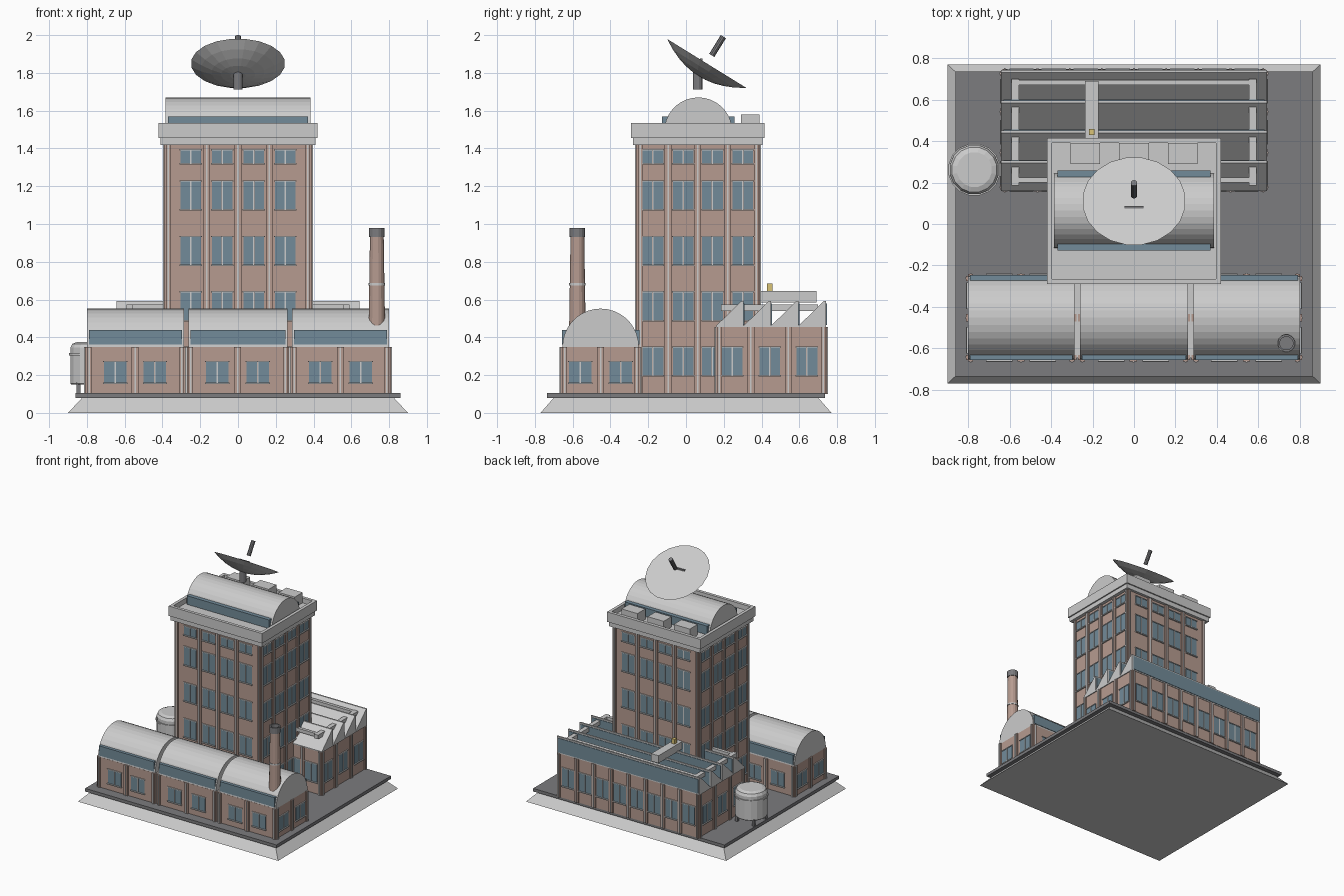
import bpy, bmesh, math
from mathutils import Matrix

if "Cube" in bpy.data.objects:
    bpy.data.objects.remove(bpy.data.objects["Cube"])


def material(name, rgb):
    m = bpy.data.materials.new(name)
    m.diffuse_color = (*rgb, 1)
    m.use_nodes = True
    m.node_tree.nodes["Principled BSDF"].inputs["Base Color"].default_value = m.diffuse_color
    return m


BRICK = material("brick", (0.47, 0.33, 0.28))
GLASS = material("glass", (0.17, 0.26, 0.32))
DARK = material("dark_metal", (0.2, 0.2, 0.21))
YELLOW = material("yellow", (0.7, 0.55, 0.18))


def finish(name, bm, mat=None):
    bmesh.ops.recalc_face_normals(bm, faces=bm.faces)
    me = bpy.data.meshes.new(name)
    bm.to_mesh(me)
    bm.free()
    ob = bpy.data.objects.new(name, me)
    bpy.context.collection.objects.link(ob)
    if mat:
        me.materials.append(mat)
    return ob


def boxes(name, items, mat=None):
    """One object from boxes given as (x0, x1, y0, y1, z0, z1)."""
    bm = bmesh.new()
    for x0, x1, y0, y1, z0, z1 in items:
        m = Matrix.Translation(((x0 + x1) / 2, (y0 + y1) / 2, (z0 + z1) / 2))
        bmesh.ops.create_cube(bm, size=1, matrix=m @ Matrix.Diagonal((x1 - x0, y1 - y0, z1 - z0, 1)))
    return finish(name, bm, mat)


def prism(name, profile, x0, x1, mat=None):
    """Extrude a (y, z) profile along x."""
    bm = bmesh.new()
    f = bm.faces.new([bm.verts.new((x0, y, z)) for y, z in profile])
    r = bmesh.ops.extrude_face_region(bm, geom=[f])
    bmesh.ops.translate(bm, vec=(x1 - x0, 0, 0), verts=[v for v in r["geom"] if isinstance(v, bmesh.types.BMVert)])
    if len(bm.faces) < len(profile) + 2:
        bm.faces.new([v for v in bm.verts if abs(v.co.x - x0) < 1e-6])
    return finish(name, bm, mat)


def lathe(name, pts, n, loc, mat=None, tilt=0):
    """Revolve an (r, z) profile around z, closed at both ends."""
    bm = bmesh.new()
    ang = [2 * math.pi * (i + 0.5) / n for i in range(n)]
    rings = [[bm.verts.new((r * math.cos(a), r * math.sin(a), z)) for a in ang] for r, z in pts]
    for a, b in zip(rings, rings[1:]):
        for i in range(n):
            j = (i + 1) % n
            bm.faces.new((a[i], a[j], b[j], b[i]))
    bm.faces.new(rings[0])
    bm.faces.new(rings[-1])
    bm.transform(Matrix.Translation(loc) @ Matrix.Rotation(tilt, 4, "X"))
    return finish(name, bm, mat)


def arc(cy, cz, r, n=18):
    return [(cy - r * math.cos(math.pi * i / n), cz + r * math.sin(math.pi * i / n)) for i in range(n + 1)]


def building(name, rect, z0, z1, rows, xs, ys, w=0.11):
    """Brick block with pilasters, drain strips, sills and paired windows on all sides."""
    x0, x1, y0, y1 = rect
    brick, glass, trim = [(x0, x1, y0, y1, z0, z1)], [], []
    for axis, sign, plane, centres, lo, hi in (
            ("y", -1, y0, xs, x0, x1), ("y", 1, y1, xs, x0, x1),
            ("x", -1, x0, ys, y0, y1), ("x", 1, x1, ys, y0, y1)):

        def put(out, a, b, za, zb, d):
            p, q = sorted((plane - sign * 0.01, plane + sign * d))
            out.append((a, b, p, q, za, zb) if axis == "y" else (p, q, a, b, za, zb))

        mids = [(a + b) / 2 for a, b in zip(centres, centres[1:])]
        for u in mids:
            put(brick, u - 0.018, u + 0.018, z0, z1, 0.009)
            put(trim, u - 0.004, u + 0.004, z0, z1, 0.014)
        for u in (lo + 0.012, hi - 0.012):
            put(brick, u - 0.012, u + 0.012, z0, z1, 0.009)
            put(trim, u - 0.004, u + 0.004, z0, z1, 0.014)
        for c in centres:
            for za, zb in rows:
                put(glass, c - w / 2, c - 0.004, za, zb, 0.003)
                put(glass, c + 0.004, c + w / 2, za, zb, 0.003)
                put(trim, c - 0.003, c + 0.003, za, zb, 0.007)
                put(trim, c - w / 2 - 0.004, c + w / 2 + 0.004, za - 0.008, za, 0.011)
                put(trim, c - w / 2 - 0.004, c + w / 2 + 0.004, zb, zb + 0.006, 0.008)
    boxes(name + "_brickwork", brick, BRICK)
    boxes(name + "_windows", glass, GLASS)
    boxes(name + "_trim", trim)


# Base: sloped plinth and paved slab
bm = bmesh.new()
bmesh.ops.create_cube(bm, size=1)
for v in bm.verts:
    top = v.co.z > 0
    v.co.x *= 1.65 if top else 1.8
    v.co.y *= 1.40 if top else 1.54
    v.co.z = 0.08 if top else 0
finish("plinth", bm)
boxes("paved_slab", [(-0.86, 0.86, -0.735, 0.735, 0.08, 0.105)], DARK)

# Front hall: three vaulted bays
for i, (a, b, xs) in enumerate(((-0.8, -0.287, (-0.65, -0.44)), (-0.261, 0.261, (-0.11, 0.105)),
                                (0.287, 0.8, (0.435, 0.65)))):
    building(f"front_hall_{i}", (a, b, -0.655, -0.25), 0.1, 0.35, [(0.16, 0.27)], xs, (-0.56, -0.345), 0.12)
    prism(f"front_vault_{i}", arc(-0.452, 0.35, 0.202), a, b)
    boxes(f"front_vault_glazing_{i}", [(a + 0.01, b - 0.01, -0.657, -0.247, 0.362, 0.44)], GLASS)
boxes("bay_joints", [(s * 0.274 - 0.014, s * 0.274 + 0.014, -0.64, -0.26, 0.1, 0.35) for s in (-1, 1)])

# Chimney
lathe("chimney", [(0.046, 0.35), (0.037, 0.94)], 16, (0.735, -0.575, 0), BRICK)
lathe("chimney_cap", [(0.042, 0.93), (0.042, 0.98), (0.032, 0.98), (0.032, 0.95)], 16, (0.735, -0.575, 0), DARK)
lathe("chimney_band", [(0.0445, 0.675), (0.0445, 0.687)], 16, (0.735, -0.575, 0))

# Tower
rows = [(0.2 + 0.293 * i, 0.345 + 0.293 * i) for i in range(4)] + [(1.322, 1.39)]
building("tower", (-0.382, 0.382, -0.255, 0.383), 0.1, 1.43, rows,
         (-0.25, -0.083, 0.083, 0.25), (-0.175, -0.015, 0.14, 0.3))
boxes("tower_cornice", [(-0.41, 0.41, -0.28, 0.405, 1.418, 1.46)])
boxes("tower_parapet", [(-0.42, 0.42, -0.29, 0.415, 1.455, 1.495),
                        (-0.42, 0.42, -0.29, -0.265, 1.49, 1.535), (-0.42, 0.42, 0.39, 0.415, 1.49, 1.535),
                        (-0.42, -0.395, -0.265, 0.39, 1.49, 1.535), (0.395, 0.42, -0.265, 0.39, 1.49, 1.535)])
prism("roof_vault", arc(0.065, 1.49, 0.18), -0.385, 0.385)
boxes("roof_vault_glazing", [(-0.37, 0.37, -0.128, 0.258, 1.5, 1.57)], GLASS)
boxes("roof_units", [(x - 0.072, x + 0.072, 0.29, 0.39, 1.49, 1.58) for x in (-0.235, 0, 0.235)])

# Satellite dish, tilted to the back
tilt, centre = -math.radians(31.7), (0, 0.11, 1.85)
bowl = [(r, -0.08 * (1 - (r / 0.25) ** 2)) for r in (0.04, 0.09, 0.14, 0.195, 0.25)]
lathe("dish", bowl, 20, centre, None, tilt)
lathe("dish_feed", [(0.016, 0.05), (0.016, 0.167)], 10, centre, DARK, tilt)
lathe("dish_mast", [(0.026, 1.713), (0.026, 1.84)], 12, (0, 0.062, 0), DARK)
boxes("dish_bracket", [(-0.047, 0.047, 0.074, 0.088, 1.8, 1.876)], DARK)

# Rear hall with sawtooth roof
building("rear_hall", (-0.635, 0.635, 0.165, 0.738), 0.1, 0.455, [(0.2, 0.345)],
         [-0.5425 + 0.155 * i for i in range(8)], (0.245, 0.443, 0.64))
for i in range(4):
    a = 0.16 + 0.1455 * i
    b = a + 0.1455
    prism(f"sawtooth_{i}", [(a, 0.455), (a, 0.462), (b - 0.012, 0.592), (b, 0.592), (b, 0.455)], -0.642, 0.642)
    boxes(f"sawtooth_glazing_{i}", [(-0.63, 0.63, b - 0.01, b + 0.004, 0.465, 0.58)], GLASS)

# Rooftop pipe loop, duct and marker
boxes("roof_pipe_loop", [(-0.59, 0.59, 0.2, 0.225, 0.545, 0.573), (-0.59, 0.59, 0.67, 0.695, 0.545, 0.573),
                         (-0.59, -0.555, 0.185, 0.7, 0.54, 0.573), (0.555, 0.59, 0.185, 0.7, 0.54, 0.573)])
boxes("roof_duct", [(-0.236, -0.17, 0.375, 0.69, 0.585, 0.646)])
boxes("duct_marker", [(-0.218, -0.19, 0.43, 0.458, 0.64, 0.685)], YELLOW)

# Storage tank on legs
at = (-0.77, 0.262, 0)
lathe("tank", [(0.115, 0.15), (0.12, 0.155), (0.12, 0.345), (0.11, 0.365), (0.085, 0.375)], 16, at)
lathe("tank_band", [(0.127, 0.305), (0.127, 0.318)], 16, at)
boxes("tank_legs", [(at[0] + sx * 0.075 - 0.01, at[0] + sx * 0.075 + 0.01, at[1] + sy * 0.075 - 0.01,
                     at[1] + sy * 0.075 + 0.01, 0.1, 0.16) for sx in (-1, 1) for sy in (-1, 1)], DARK)
